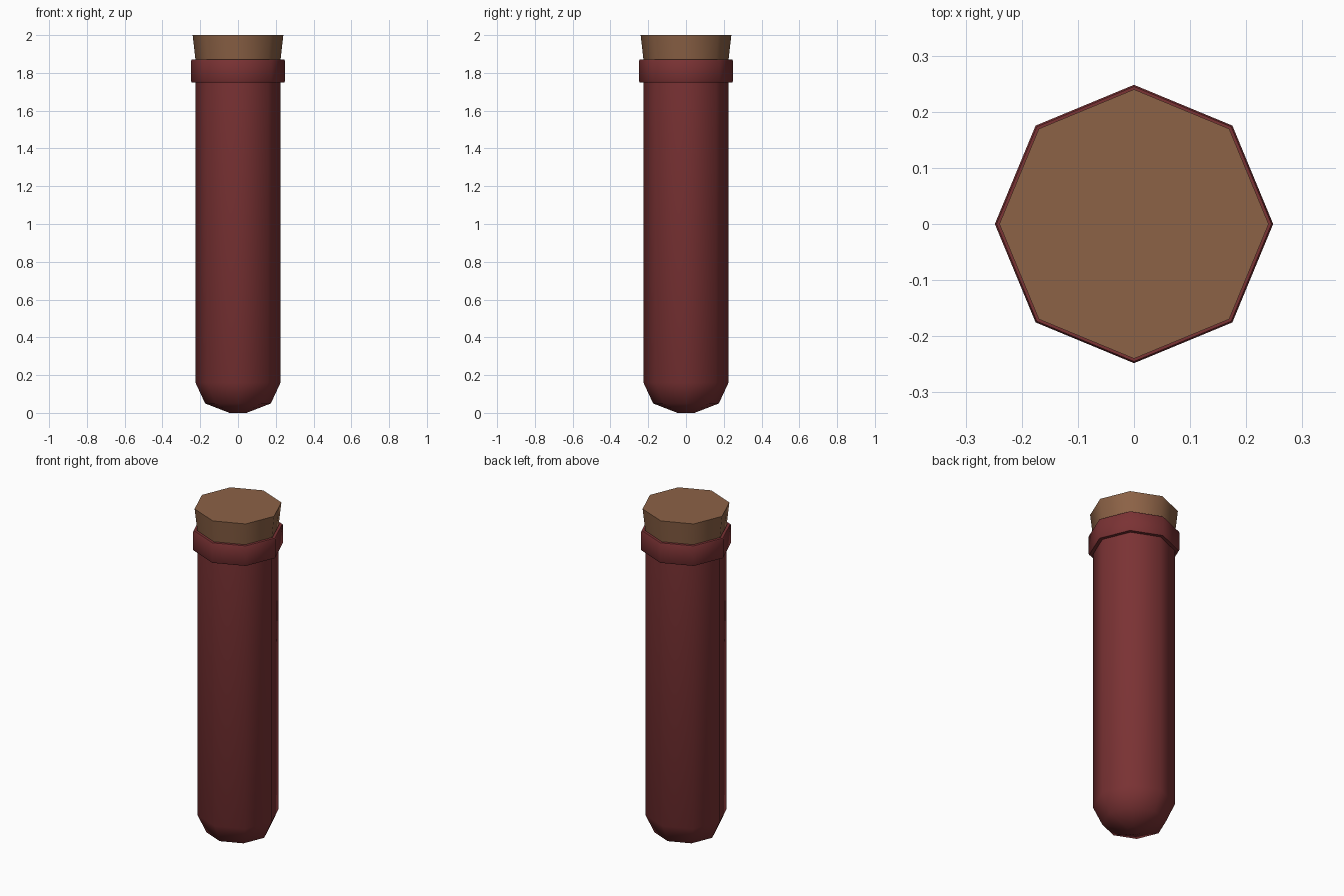
import bpy, bmesh, math

if "Cube" in bpy.data.objects:
    bpy.data.objects.remove(bpy.data.objects["Cube"])

SIDES = 8


def material(name, rgb):
    m = bpy.data.materials.new(name)
    m.diffuse_color = (*rgb, 1)
    m.use_nodes = True
    m.node_tree.nodes["Principled BSDF"].inputs["Base Color"].default_value = m.diffuse_color
    return m


def lathe(name, profile, mat, closed=False):
    """Revolve (radius, z) points listed bottom to top; cap the ends unless the profile is closed."""
    bm = bmesh.new()
    rings = [[bm.verts.new((r * math.cos(2 * math.pi * i / SIDES),
                            r * math.sin(2 * math.pi * i / SIDES), z))
              for i in range(SIDES)] for r, z in profile]
    pairs = list(zip(rings, rings[1:]))
    if closed:
        pairs.append((rings[-1], rings[0]))
    else:
        bm.faces.new(rings[0][::-1])
        bm.faces.new(rings[-1])
    for a, b in pairs:
        for i in range(SIDES):
            j = (i + 1) % SIDES
            bm.faces.new((a[i], a[j], b[j], b[i]))
    bmesh.ops.recalc_face_normals(bm, faces=bm.faces)
    me = bpy.data.meshes.new(name)
    bm.to_mesh(me)
    bm.free()
    me.materials.append(mat)
    ob = bpy.data.objects.new(name, me)
    bpy.context.collection.objects.link(ob)
    bpy.ops.object.select_all(action='DESELECT')
    ob.select_set(True)
    bpy.context.view_layer.objects.active = ob
    bpy.ops.object.shade_smooth_by_angle(angle=math.radians(50))
    return ob


red = material("dark red glass", (0.195, 0.032, 0.034))
cork = material("cork brown", (0.262, 0.122, 0.061))

# tube with rounded bottom
lathe("tube", [(0.045, 0), (0.174, 0.05), (0.225, 0.16), (0.225, 1.76)], red)
# rim collar, an open ring
lathe("rim", [(0.222, 1.75), (0.245, 1.75), (0.248, 1.755), (0.248, 1.865),
              (0.245, 1.87), (0.228, 1.87)], red, closed=True)
# tapered stopper
lathe("stopper", [(0.214, 1.77), (0.24, 2.0)], cork)
